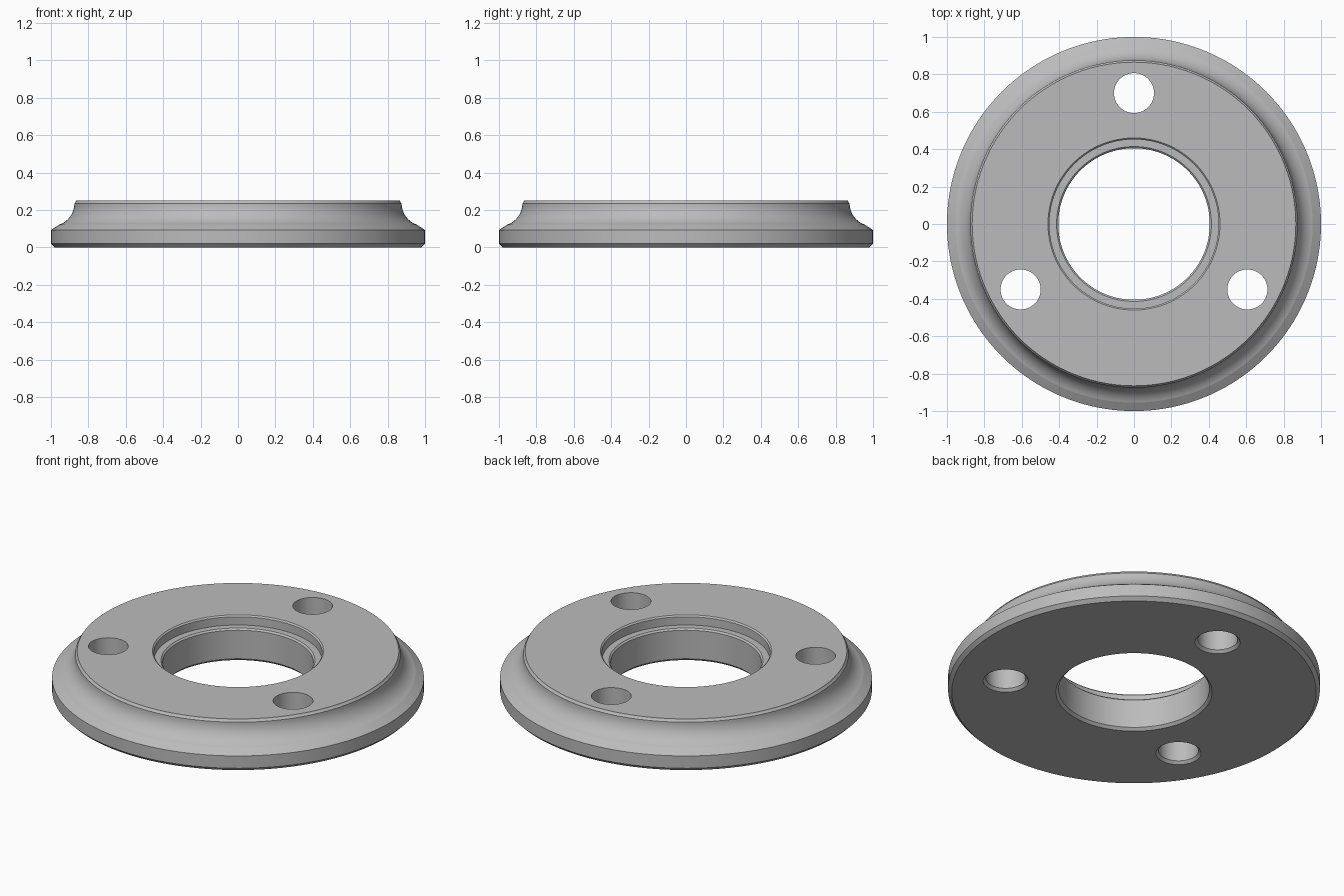
import bpy, bmesh, math
from mathutils import Vector

if "Cube" in bpy.data.objects:
    bpy.data.objects.remove(bpy.data.objects["Cube"], do_unlink=True)

grey = bpy.data.materials.new("plain grey")
grey.use_nodes = True
colour = (0.5, 0.5, 0.5, 1)
grey.diffuse_color = colour
grey.node_tree.nodes["Principled BSDF"].inputs["Base Color"].default_value = colour


def revolve(name, profile, steps, closed):
    """Spin an (r, z) profile about the z axis; cap the ends when it is open."""
    bm = bmesh.new()
    rings = []
    for r, z in profile:
        angles = [2 * math.pi * i / steps for i in range(steps)]
        rings.append([bm.verts.new((r * math.cos(a), r * math.sin(a), z)) for a in angles])
    pairs = list(zip(rings, rings[1:]))
    if closed:
        pairs.append((rings[-1], rings[0]))
    else:
        bm.faces.new(rings[0])
        bm.faces.new(rings[-1])
    for low, high in pairs:
        for i in range(steps):
            j = (i + 1) % steps
            bm.faces.new((low[i], low[j], high[j], high[i]))
    bmesh.ops.recalc_face_normals(bm, faces=bm.faces)
    mesh = bpy.data.meshes.new(name)
    bm.to_mesh(mesh)
    bm.free()
    mesh.materials.append(grey)
    obj = bpy.data.objects.new(name, mesh)
    bpy.context.collection.objects.link(obj)
    return obj


# Concave flank between the rim bevel and the top
COVE_R, COVE_X, COVE_Z = 0.12, 0.995, 0.235
cove = []
for i in range(15):
    a = math.radians(250.5 - 70.5 * i / 14)
    cove.append((COVE_X + COVE_R * math.cos(a), COVE_Z + COVE_R * math.sin(a)))

# Flange ring: bevelled rim, cove, counterbore with ledge, bevelled bore
rim = [(0.42, 0), (0.98, 0), (1, 0.02), (1, 0.093)]
inside = [(0.867, 0.245), (0.865, 0.25), (0.46, 0.25), (0.452, 0.242),
          (0.452, 0.193), (0.414, 0.193), (0.405, 0.184), (0.405, 0.015)]
flange = revolve("flange_ring", rim + cove + inside, 160, True)

# Three bolt holes, widened at the underside
HOLE_R, HOLE_CIRCLE = 0.107, 0.7
hole_profile = [(HOLE_R + 0.025, -0.01), (HOLE_R, 0.015), (HOLE_R, 0.3)]
bpy.context.view_layer.objects.active = flange
for k in range(3):
    a = math.radians(90 + 120 * k)
    cutter = revolve("bolt_hole_cutter", hole_profile, 64, False)
    cutter.location = Vector((math.cos(a), math.sin(a), 0)) * HOLE_CIRCLE
    cutter.hide_render = True
    cut = flange.modifiers.new("bolt_hole", "BOOLEAN")
    cut.operation, cut.solver, cut.object = "DIFFERENCE", "EXACT", cutter
    bpy.context.view_layer.update()
    bpy.ops.object.modifier_apply(modifier=cut.name)
    bpy.data.objects.remove(cutter, do_unlink=True)

# Smooth curves with crisp bevel edges
bpy.ops.object.select_all(action="DESELECT")
flange.select_set(True)
bpy.ops.object.shade_smooth_by_angle(angle=math.radians(10))
